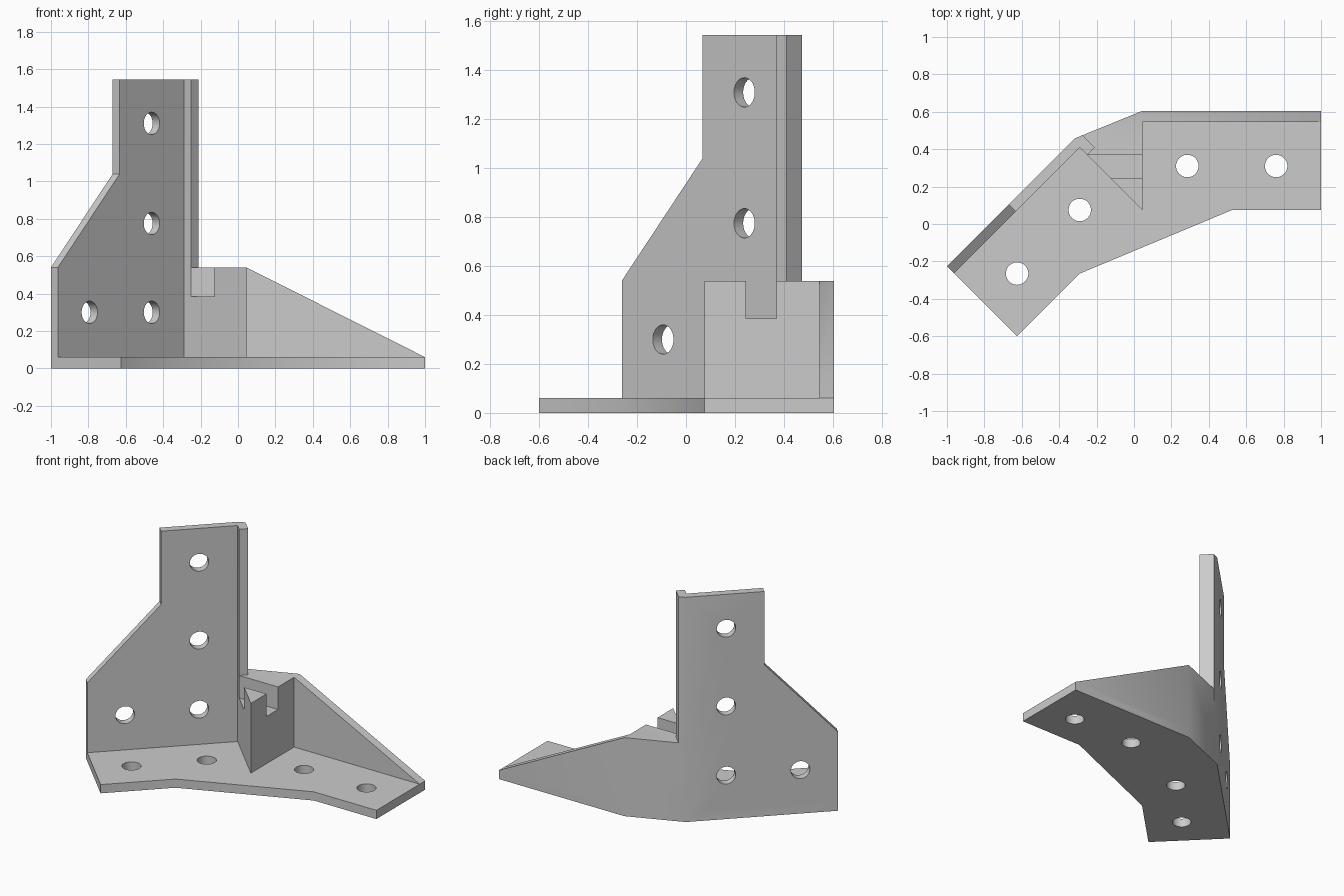
import bpy
import bmesh
import math
from mathutils import Vector

if "Cube" in bpy.data.objects:
    bpy.data.objects.remove(bpy.data.objects["Cube"], do_unlink=True)

grey = bpy.data.materials.new("light_grey")
grey.use_nodes = True
colour = (0.6, 0.6, 0.6, 1)
grey.diffuse_color = colour
grey.node_tree.nodes["Principled BSDF"].inputs["Base Color"].default_value = colour


def prism(name, points, sweep):
    """Solid made by sweeping a flat outline along a vector."""
    bm = bmesh.new()
    face = bm.faces.new([bm.verts.new(p) for p in points])
    result = bmesh.ops.extrude_face_region(bm, geom=[face], use_keep_orig=True)
    moved = [g for g in result["geom"] if isinstance(g, bmesh.types.BMVert)]
    bmesh.ops.translate(bm, verts=moved, vec=Vector(sweep))
    bmesh.ops.recalc_face_normals(bm, faces=bm.faces)
    mesh = bpy.data.meshes.new(name)
    bm.to_mesh(mesh)
    bm.free()
    mesh.materials.append(grey)
    obj = bpy.data.objects.new(name, mesh)
    bpy.context.collection.objects.link(obj)
    return obj


def upright(name, outline, low, high):
    return prism(name, [(x, y, low) for x, y in outline], (0, 0, high - low))


def combine(target, tool, operation):
    """Apply a boolean and discard the tool."""
    bpy.ops.object.select_all(action="DESELECT")
    bpy.context.view_layer.objects.active = target
    target.select_set(True)
    mod = target.modifiers.new("combine", "BOOLEAN")
    mod.operation = operation
    mod.solver = "EXACT"
    mod.object = tool
    bpy.ops.object.modifier_apply(modifier=mod.name)
    bpy.data.objects.remove(tool, do_unlink=True)


def drill(target, centre, rotation):
    bpy.ops.mesh.primitive_cylinder_add(vertices=40, radius=0.06, depth=0.2,
                                        location=centre, rotation=rotation)
    combine(target, bpy.context.object, "DIFFERENCE")


# Bent base plate
bracket = upright("corner_bracket", [
    (-1, -0.225), (-0.625, -0.6), (-0.29, -0.265), (0.525, 0.075),
    (1, 0.075), (1, 0.605), (0.045, 0.605), (-0.318, 0.457)], 0, 0.06)

# Tall diagonal wall
wall_profile = [(-1, 0), (-0.318, 0), (-0.318, 1.545),
                (-0.67, 1.545), (-0.67, 1.04), (-1, 0.54)]
wall = prism("tall_wall", [(x, x + 0.775, z) for x, z in wall_profile],
             (0.0375, -0.0375, 0))

# Corner block with a slot across its top
block = upright("corner_block", [(-0.29, 0.41), (0.045, 0.075),
                                 (0.045, 0.605), (-0.318, 0.457)], 0, 0.54)
slot = upright("slot_cutter", [(-0.28, 0.245), (0.2, 0.245),
                               (0.2, 0.37), (-0.28, 0.37)], 0.385, 0.7)
combine(block, slot, "DIFFERENCE")

# Lip along the wall's edge
lip = upright("wall_lip", [(-0.29, 0.41), (-0.25, 0.37), (-0.21, 0.41),
                           (-0.275, 0.475), (-0.318, 0.457)], 0.45, 1.545)

# Sloping back wall
wing_profile = [(0.045, 0), (1, 0), (1, 0.06), (0.045, 0.54)]
wing = prism("sloping_wall", [(x, 0.545, z) for x, z in wing_profile], (0, 0.06, 0))

for part in (block, wall, lip, wing):
    combine(bracket, part, "UNION")

# Screw holes in the base and the wall
for x, y in [(0.285, 0.31), (0.76, 0.31), (-0.29, 0.075), (-0.625, -0.265)]:
    drill(bracket, (x, y, 0.03), (0, 0, 0))
for x, z in [(-0.48, 1.31), (-0.48, 0.775), (-0.48, 0.3), (-0.812, 0.3)]:
    drill(bracket, (x, x + 0.737, z), (math.pi / 2, 0, math.pi / 4))

# One clean material and crisp edges
bracket.data.materials.clear()
bracket.data.materials.append(grey)
for face in bracket.data.polygons:
    face.material_index = 0
bpy.ops.object.select_all(action="DESELECT")
bracket.select_set(True)
bpy.context.view_layer.objects.active = bracket
bpy.ops.object.shade_smooth_by_angle(angle=math.radians(30))
